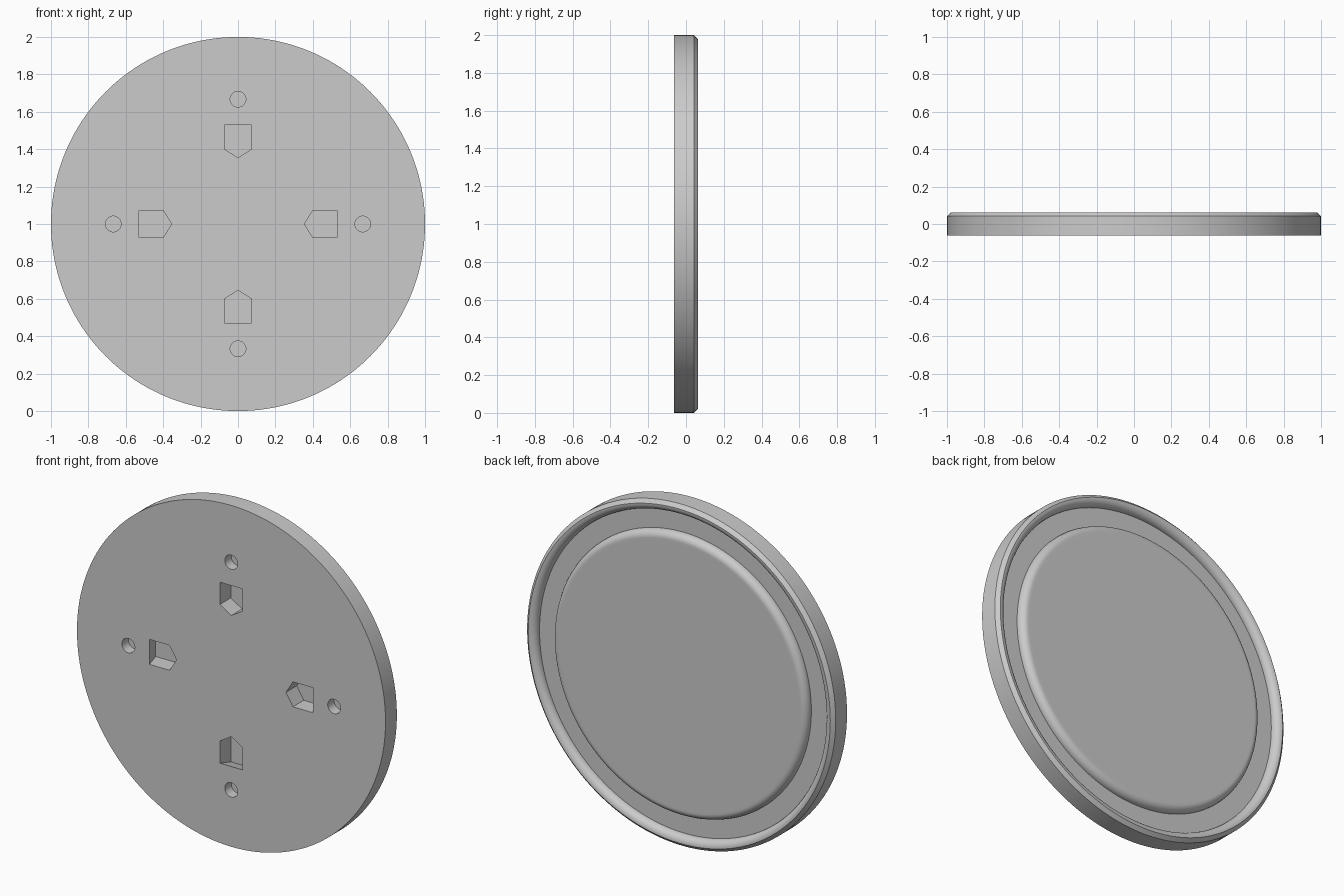
import bpy, bmesh
from math import sin, cos, pi, radians
from mathutils import Matrix, Vector

old = bpy.data.objects.get("Cube")
if old:
    bpy.data.objects.remove(old, do_unlink=True)

HALF = 0.0625      # half thickness of the disc
FLOOR = 0.0175     # height of the groove floor
ROUND = 0.04       # radius of the rounded edges
SEGMENTS = 160

grey = bpy.data.materials.new("plain_grey")
grey.use_nodes = True
colour = (0.6, 0.6, 0.6, 1)
grey.diffuse_color = colour
grey.node_tree.nodes["Principled BSDF"].inputs["Base Color"].default_value = colour


def make_object(name, bm):
    bmesh.ops.recalc_face_normals(bm, faces=bm.faces)
    mesh = bpy.data.meshes.new(name)
    bm.to_mesh(mesh)
    bm.free()
    mesh.materials.append(grey)
    obj = bpy.data.objects.new(name, mesh)
    bpy.context.collection.objects.link(obj)
    return obj


def arc(radius, depth, start, end, steps=8):
    """Rounded profile corner as (radius, depth) points."""
    angles = [radians(start + (end - start) * i / steps) for i in range(steps + 1)]
    return [(radius + ROUND * cos(a), depth + ROUND * sin(a)) for a in angles]


def lathe(name, profile):
    """Spin a (radius, depth) profile about the y axis and cap both ends."""
    bm = bmesh.new()
    verts = [bm.verts.new((r, y, 0)) for r, y in profile]
    edges = [bm.edges.new(pair) for pair in zip(verts, verts[1:])]
    bmesh.ops.spin(bm, geom=verts + edges, cent=(0, 0, 0), axis=(0, 1, 0),
                   angle=2 * pi, steps=SEGMENTS, use_merge=True)
    bmesh.ops.remove_doubles(bm, verts=bm.verts, dist=1e-5)
    bmesh.ops.holes_fill(bm, edges=[e for e in bm.edges if e.is_boundary], sides=0)
    bmesh.ops.translate(bm, verts=bm.verts, vec=(0, 0, 1))
    return make_object(name, bm)


def prism(bm, front, back, y0, y1):
    """Join two outlines in (x, z) into a closed solid."""
    a = [bm.verts.new((x, y0, z)) for x, z in front]
    b = [bm.verts.new((x, y1, z)) for x, z in back]
    bm.faces.new(a)
    bm.faces.new(b[::-1])
    for i in range(len(a)):
        j = (i + 1) % len(a)
        bm.faces.new((a[i], b[i], b[j], a[j]))


def pocket_outline(end):
    return [(0, 0.355), (0.073, 0.4), (0.073, end), (-0.073, end), (-0.073, 0.4)]


# Disc: flat front, chamfered rim, groove and rounded raised centre on the back
profile = [(0.98, -HALF), (1, -HALF), (1, HALF - 0.02), (0.979, HALF)]
profile += arc(0.937 + ROUND, HALF - ROUND, 90, 180)
profile += [(0.937, FLOOR), (0.825, FLOOR)]
profile += arc(0.825 - ROUND, HALF - ROUND, 0, 90)
profile += [(0.77, HALF)]
disc = lathe("disc", profile)

# Cutters: four pointed pockets with undercut ends, and four round holes
bm = bmesh.new()
circle = [(0.042 * cos(2 * pi * i / 32), 0.667 + 0.042 * sin(2 * pi * i / 32))
          for i in range(32)]
depth = 0.1
lead = 0.02
for quarter in range(4):
    part = bmesh.new()
    prism(part, pocket_outline(0.53 - 0.3 * lead), pocket_outline(0.53 + 0.3 * depth),
          -HALF - lead, -HALF + depth)
    prism(part, circle, circle, -HALF - lead, -HALF + 0.06)
    turn = Matrix.Translation(Vector((0, 0, 1))) @ Matrix.Rotation(quarter * pi / 2, 4, "Y")
    part.transform(turn)
    temp = bpy.data.meshes.new("pocket_piece")
    part.to_mesh(temp)
    part.free()
    bm.from_mesh(temp)
    bpy.data.meshes.remove(temp)
cutter = make_object("pocket_cutter", bm)
cutter.hide_render = True

# Cut the openings, then remove the cutter
bpy.ops.object.select_all(action="DESELECT")
bpy.context.view_layer.objects.active = disc
disc.select_set(True)
cut = disc.modifiers.new("mounting_pockets", "BOOLEAN")
cut.operation = "DIFFERENCE"
cut.solver = "EXACT"
cut.object = cutter
bpy.ops.object.modifier_apply(modifier=cut.name)
bpy.data.objects.remove(cutter, do_unlink=True)

# Smooth rounds with crisp edges and flat faces
bpy.ops.object.shade_smooth_by_angle(angle=radians(30))
weighted = disc.modifiers.new("flat_faces", "WEIGHTED_NORMAL")
weighted.keep_sharp = True
